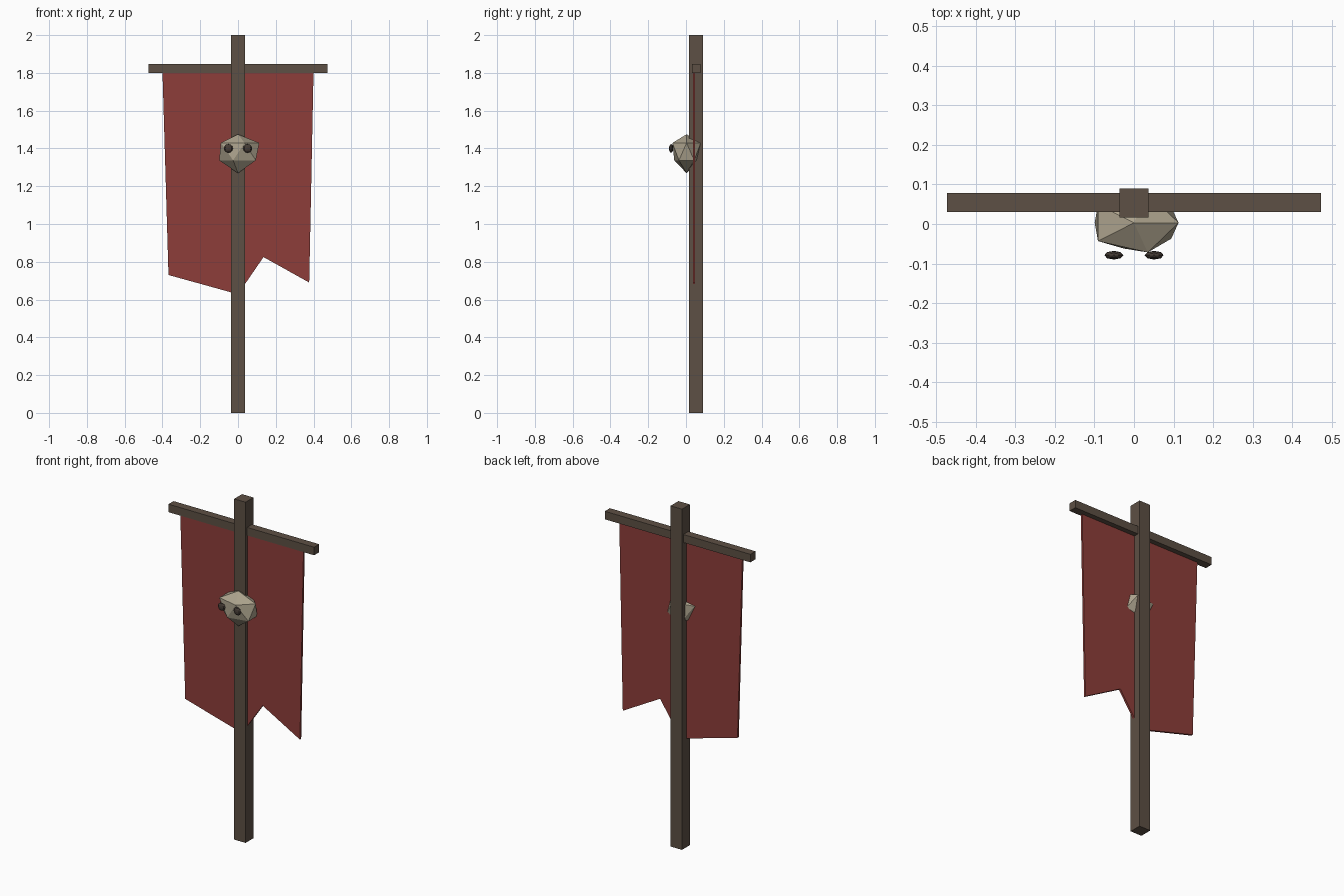
import bpy, bmesh
from mathutils import Vector

if "Cube" in bpy.data.objects:
    bpy.data.objects.remove(bpy.data.objects["Cube"])


def material(name, rgb):
    m = bpy.data.materials.new(name)
    m.diffuse_color = (*rgb, 1)
    m.use_nodes = True
    m.node_tree.nodes["Principled BSDF"].inputs["Base Color"].default_value = m.diffuse_color
    return m


WOOD = material("dark wood", (0.11, 0.08, 0.058))
CLOTH = material("red cloth", (0.27, 0.048, 0.042))
BONE = material("bone", (0.42, 0.37, 0.27))
SOCKET = material("eye socket", (0.06, 0.045, 0.036))


def finish(name, bm, mat):
    bmesh.ops.recalc_face_normals(bm, faces=bm.faces)
    me = bpy.data.meshes.new(name)
    bm.to_mesh(me)
    bm.free()
    me.materials.append(mat)
    ob = bpy.data.objects.new(name, me)
    bpy.context.collection.objects.link(ob)
    return ob


def box(name, lo, hi, mat):
    bm = bmesh.new()
    bmesh.ops.create_cube(bm, size=1)
    lo, hi = Vector(lo), Vector(hi)
    bmesh.ops.scale(bm, vec=hi - lo, verts=bm.verts)
    bmesh.ops.translate(bm, vec=(lo + hi) / 2, verts=bm.verts)
    return finish(name, bm, mat)


# Wooden frame
box("pole", (-0.037, 0.017, 0), (0.037, 0.09, 2), WOOD)
box("crossbar", (-0.473, 0.031, 1.80), (0.473, 0.078, 1.847), WOOD)

# Torn banner cloth: extruded outline
outline = [(-0.4, 1.81), (0.4, 1.81), (0.377, 0.69), (0.135, 0.825),
           (0.0, 0.628), (-0.368, 0.73)]
bm = bmesh.new()
face = bm.faces.new([bm.verts.new((x, 0.036, z)) for x, z in outline])
ext = bmesh.ops.extrude_face_region(bm, geom=[face])
bmesh.ops.translate(bm, vec=(0, 0.012, 0),
                    verts=[v for v in ext["geom"] if isinstance(v, bmesh.types.BMVert)])
finish("banner_cloth", bm, CLOTH)

# Faceted skull, its lower ring narrowed and shifted
bm = bmesh.new()
bmesh.ops.create_icosphere(bm, subdivisions=1, radius=1)
for v in bm.verts:
    x, y, z = v.co
    ring = abs(z) < 0.9
    if z < 0 and ring:
        x, y = x * 0.95 + 0.06, y * 0.87
    v.co = (x * 0.126, 0.003 + y * 0.088, 1.372 + z * 0.103 + (0.011 if ring else 0))
finish("skull", bm, BONE)

# Flattened eye sockets
for side, sx in (("left", -1), ("right", 1)):
    bm = bmesh.new()
    bmesh.ops.create_uvsphere(bm, u_segments=8, v_segments=6, radius=1)
    for v in bm.verts:
        v.co = (sx * 0.051 + v.co.x * 0.024, -0.079 + v.co.y * 0.011, 1.40 + v.co.z * 0.023)
    finish(side + "_eye_socket", bm, SOCKET)
